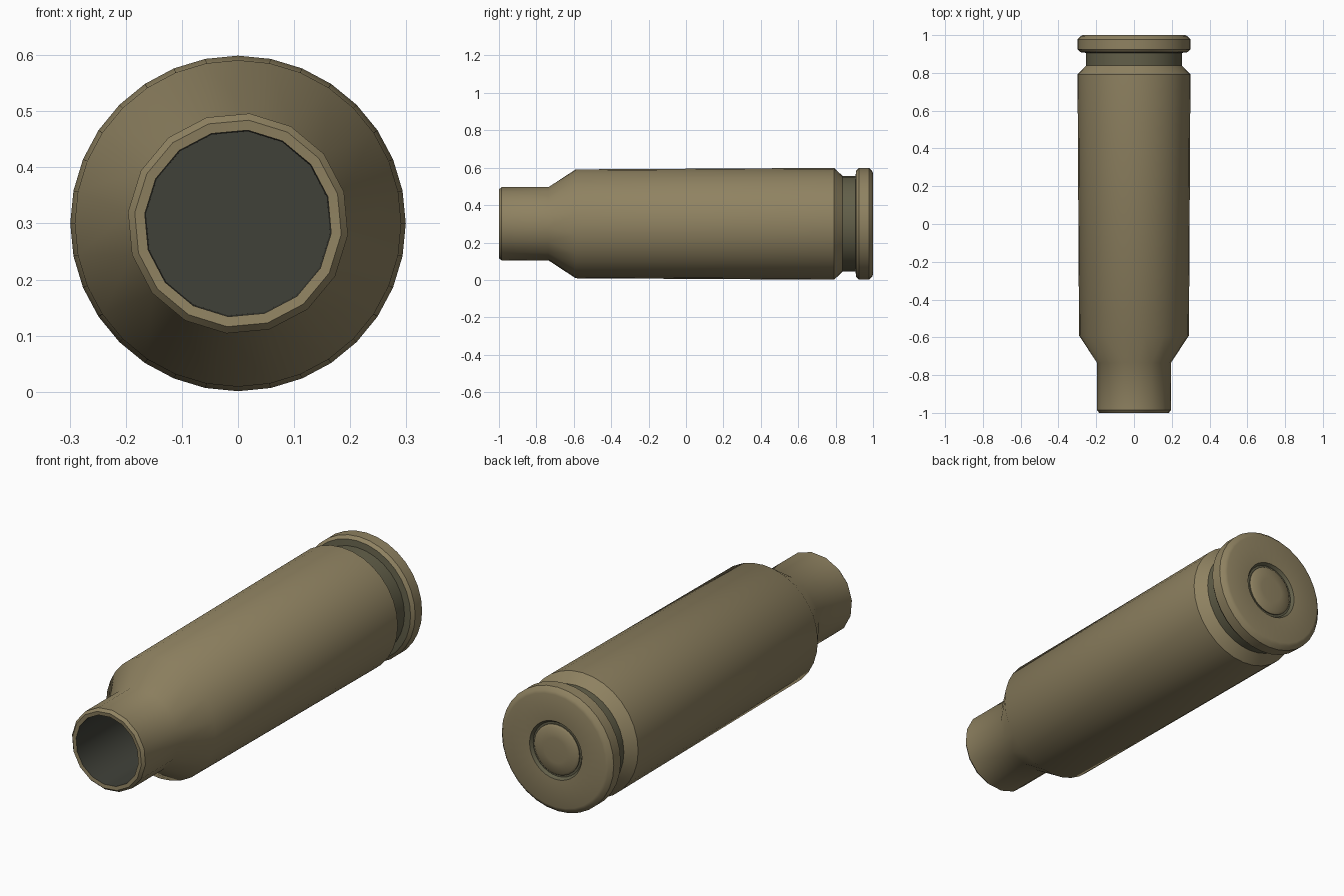
import bpy, bmesh, math

if "Cube" in bpy.data.objects:
    bpy.data.objects.remove(bpy.data.objects["Cube"])

AXIS_Z = 0.3


def material(name, srgb):
    m = bpy.data.materials.new(name)
    lin = [((c / 255 + 0.055) / 1.055) ** 2.4 for c in srgb]
    m.diffuse_color = (*lin, 1)
    m.use_nodes = True
    m.node_tree.nodes["Principled BSDF"].inputs["Base Color"].default_value = m.diffuse_color
    return m


BRASS = material("dull_brass", (143, 130, 97))
GRIME = material("grimy_groove", (98, 95, 73))
SOOT = material("soot_black", (64, 65, 57))


def add_ring(bm, y, r, sides):
    twist = math.radians(6) if sides == 16 else 0
    out = []
    for i in range(sides):
        a = 2 * math.pi * i / sides + twist
        out.append(bm.verts.new((r * math.sin(a), y, AXIS_Z + r * math.cos(a))))
    return out


def join_rings(bm, a, b, mat):
    n, m = len(a), len(b)
    if n == m:
        polys = [(a[i], a[(i + 1) % n], b[(i + 1) % n], b[i]) for i in range(n)]
    else:  # a has twice as many sides as b
        polys = []
        for k in range(m):
            a0, a1, a2 = a[2 * k], a[2 * k + 1], a[(2 * k + 2) % n]
            b0, b1 = b[k], b[(k + 1) % m]
            polys += [(a0, a1, b0), (a1, b1, b0), (a1, a2, b1)]
    for p in polys:
        bm.faces.new(p).material_index = mat


def lathe(name, stations):
    """stations: (y, radius, sides, material of the band leading to it)"""
    bm = bmesh.new()
    rings = [add_ring(bm, y, r, s) for y, r, s, _ in stations]
    for i in range(1, len(rings)):
        join_rings(bm, rings[i - 1], rings[i], stations[i][3])
    bm.faces.new(rings[0]).material_index = stations[0][3]
    bm.faces.new(rings[-1]).material_index = stations[-1][3]
    bmesh.ops.recalc_face_normals(bm, faces=bm.faces)
    me = bpy.data.meshes.new(name)
    bm.to_mesh(me)
    bm.free()
    for m in (BRASS, GRIME, SOOT):
        me.materials.append(m)
    ob = bpy.data.objects.new(name, me)
    bpy.context.collection.objects.link(ob)
    bpy.ops.object.select_all(action='DESELECT')
    ob.select_set(True)
    bpy.context.view_layer.objects.active = ob
    bpy.ops.object.shade_smooth_by_angle(angle=math.radians(35))
    return ob


# Case: primer pocket, rim, extractor groove, body, shoulder, neck, bore
lathe("cartridge_case", [
    (0.980, 0.120, 32, 1),
    (0.980, 0.130, 32, 1),
    (0.994, 0.140, 32, 1),
    (1.000, 0.270, 32, 0),
    (0.995, 0.283, 32, 0),
    (0.978, 0.299, 32, 0),
    (0.925, 0.299, 32, 0),
    (0.910, 0.285, 32, 0),
    (0.906, 0.255, 32, 1),
    (0.838, 0.255, 32, 1),
    (0.792, 0.299, 32, 0),
    (-0.590, 0.291, 32, 0),
    (-0.735, 0.197, 16, 0),
    (-0.986, 0.197, 16, 0),
    (-1.000, 0.185, 16, 0),
    (-0.998, 0.167, 16, 0),
    (-0.600, 0.165, 16, 2),
])

# Primer: slightly domed cap in the pocket
lathe("primer", [
    (0.970, 0.120, 32, 1),
    (0.985, 0.120, 32, 1),
    (0.993, 0.110, 32, 0),
    (0.997, 0.060, 32, 0),
])
